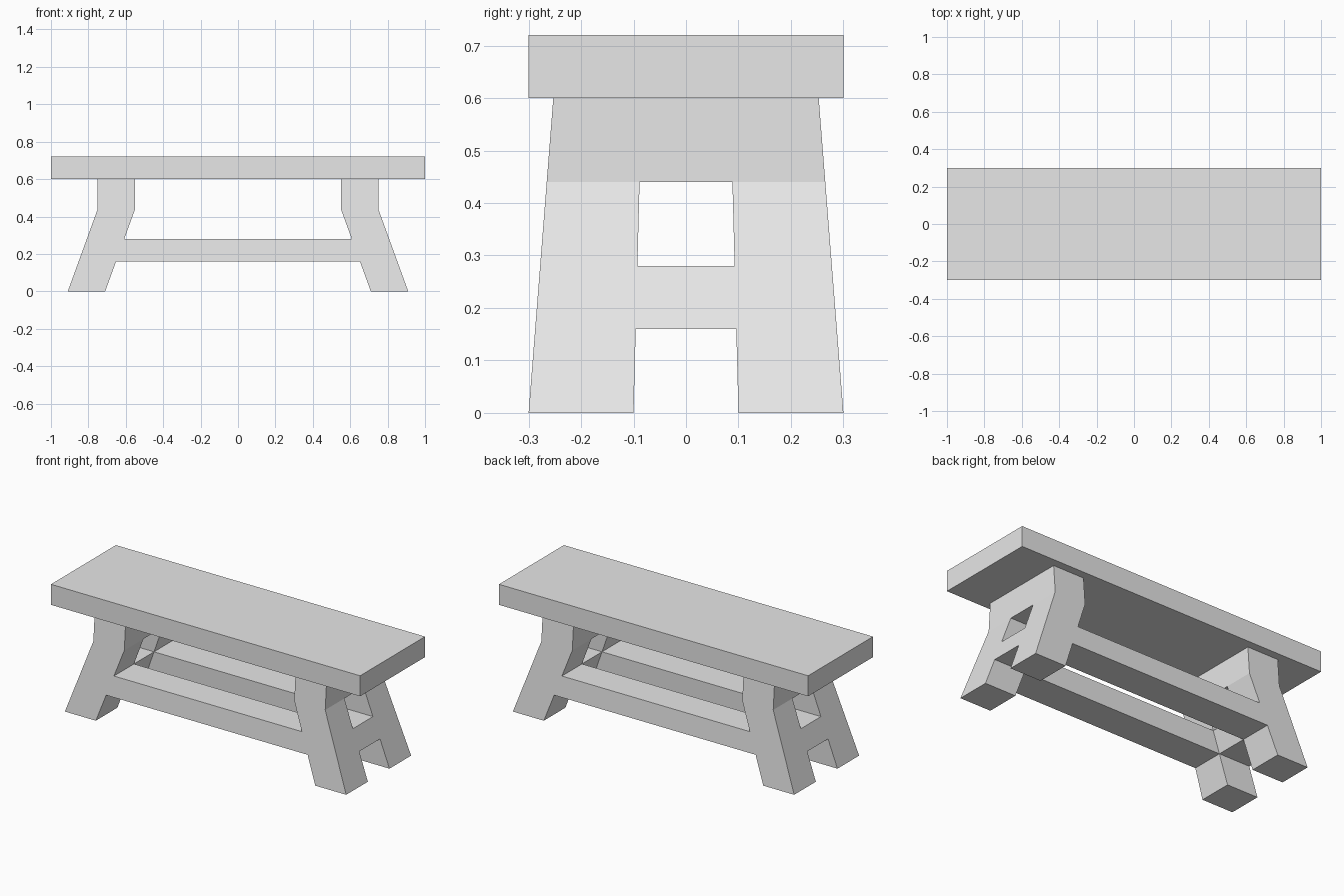
import bpy
import bmesh
from math import radians

cube = bpy.data.objects.get("Cube")
if cube:
    bpy.data.objects.remove(cube, do_unlink=True)

grey = bpy.data.materials.new("light_grey")
grey.use_nodes = True
grey.diffuse_color = (0.8, 0.8, 0.8, 1)
grey.node_tree.nodes["Principled BSDF"].inputs["Base Color"].default_value = (0.8, 0.8, 0.8, 1)


def finish(name, bm):
    mesh = bpy.data.meshes.new(name)
    bmesh.ops.recalc_face_normals(bm, faces=bm.faces)
    bm.to_mesh(mesh)
    bm.free()
    mesh.materials.append(grey)
    obj = bpy.data.objects.new(name, mesh)
    bpy.context.collection.objects.link(obj)
    return obj


# Seat: one thick plank
SEAT_BOTTOM, SEAT_TOP = 0.6, 0.72
bm = bmesh.new()
bmesh.ops.create_cube(bm, size=1)
bmesh.ops.scale(bm, vec=(2, 0.6, SEAT_TOP - SEAT_BOTTOM), verts=bm.verts)
bmesh.ops.translate(bm, vec=(0, 0, (SEAT_BOTTOM + SEAT_TOP) / 2), verts=bm.verts)
finish("seat", bm)

# Frame: a 3 x 3 plan of cells, stacked in four levels and sharing one skin
LEVELS = [0, 0.16, 0.28, 0.44, SEAT_BOTTOM]
KNEE = LEVELS[3]


def filled(i, j, k):
    if not (0 <= i < 3 and 0 <= j < 3 and 0 <= k < 4):
        return False
    end, side = i != 1, j != 1
    if k == 1:                 # long rails and cross rails
        return end or side
    if k == 3:                 # solid blocks under the seat
        return end
    return end and side        # four separate legs


def point(i, j, k):
    z = LEVELS[k]
    splay = 0.16 * max(0, 1 - z / KNEE)
    taper = 1 - 0.157 * z / SEAT_BOTTOM
    x = (-0.75 - splay, -0.55 - splay, 0.55 + splay, 0.75 + splay)[i]
    y = (-0.3, -0.1, 0.1, 0.3)[j] * taper
    return x, y, z


bm = bmesh.new()
grid = {}


def vert(key):
    if key not in grid:
        grid[key] = bm.verts.new(point(*key))
    return grid[key]


for i in range(3):
    for j in range(3):
        for k in range(4):
            if not filled(i, j, k):
                continue
            for axis in range(3):
                for step in (0, 1):
                    beside = [i, j, k]
                    beside[axis] += 2 * step - 1
                    if filled(*beside):
                        continue
                    corners = []
                    for a, b in ((0, 0), (1, 0), (1, 1), (0, 1)):
                        key = [i, j, k]
                        key[axis] += step
                        key[(axis + 1) % 3] += a
                        key[(axis + 2) % 3] += b
                        corners.append(vert(tuple(key)))
                    bm.faces.new(corners)

# Merge flush faces of legs and rails
bmesh.ops.dissolve_limit(bm, angle_limit=radians(1), verts=bm.verts, edges=bm.edges)
finish("leg_frame", bm)
